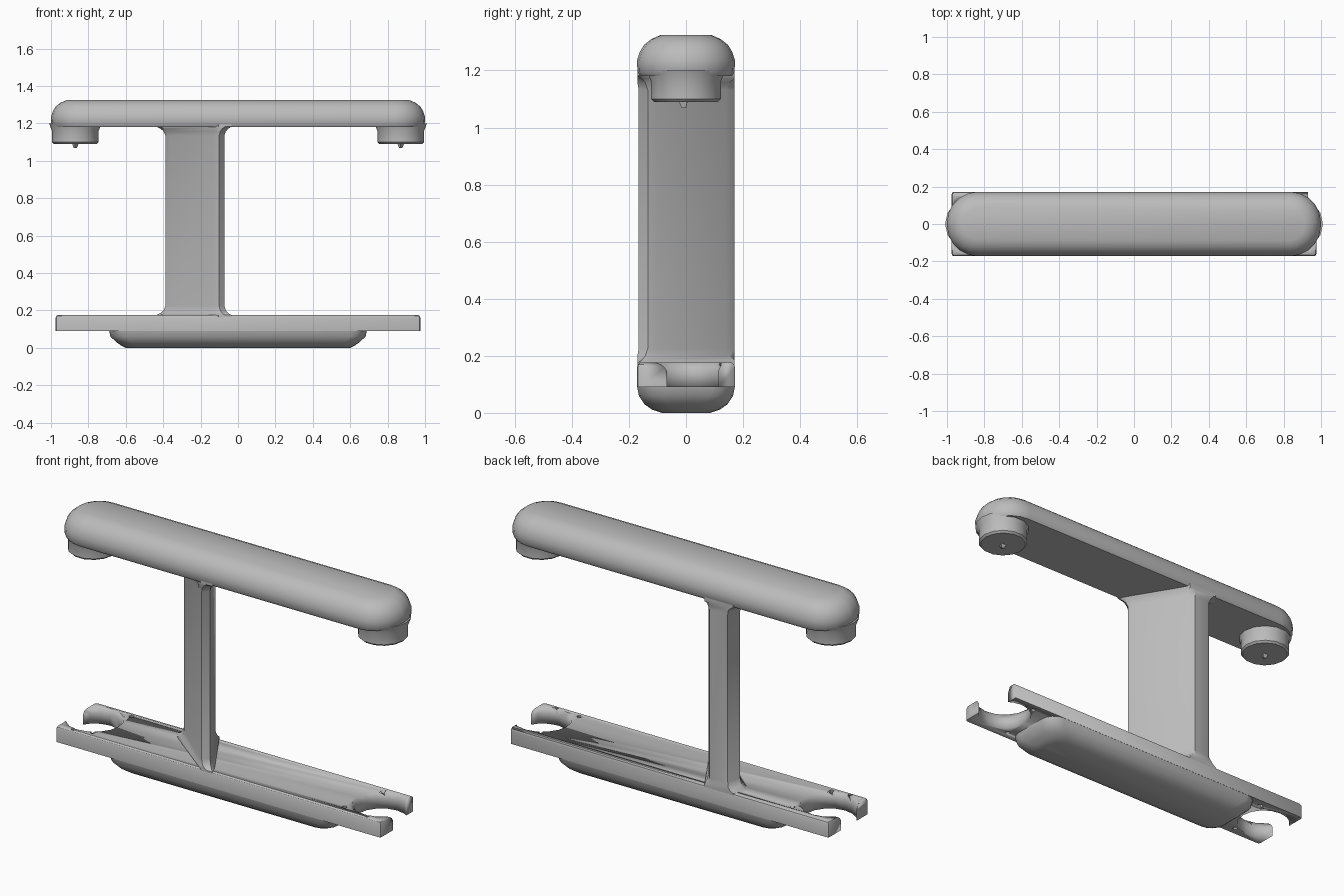
import bpy, bmesh, math
from mathutils import Vector

cube = bpy.data.objects.get("Cube")
if cube:
    bpy.data.objects.remove(cube, do_unlink=True)

grey = bpy.data.materials.new("plain_grey")
grey.use_nodes = True
grey.diffuse_color = (0.5, 0.5, 0.5, 1)
grey.node_tree.nodes["Principled BSDF"].inputs["Base Color"].default_value = (0.5, 0.5, 0.5, 1)


def loft(name, rings, angle=30):
    """Skin a stack of closed rings and cap both ends."""
    bm = bmesh.new()
    rows = [[bm.verts.new(p) for p in ring] for ring in rings]
    n = len(rows[0])
    for low, high in zip(rows, rows[1:]):
        for i in range(n):
            j = (i + 1) % n
            bm.faces.new((low[i], low[j], high[j], high[i]))
    bm.faces.new(rows[0][::-1])
    bm.faces.new(rows[-1])
    bmesh.ops.recalc_face_normals(bm, faces=bm.faces)
    mesh = bpy.data.meshes.new(name)
    bm.to_mesh(mesh)
    bm.free()
    mesh.materials.append(grey)
    obj = bpy.data.objects.new(name, mesh)
    bpy.context.collection.objects.link(obj)
    bpy.ops.object.select_all(action='DESELECT')
    obj.select_set(True)
    bpy.context.view_layer.objects.active = obj
    bpy.ops.object.shade_smooth_by_angle(angle=math.radians(angle))
    return obj


def rounded_rect(hx, hy, r, z, seg=4):
    """Rectangle outline with rounded corners."""
    pts = []
    for q, (sx, sy) in enumerate([(1, 1), (-1, 1), (-1, -1), (1, -1)]):
        for k in range(seg + 1):
            a = math.pi / 2 * (q + k / seg)
            pts.append((sx * (hx - r) + r * math.cos(a),
                        sy * (hy - r) + r * math.sin(a), z))
    return pts


def circle(cx, cy, r, z, n, turn=0.0):
    return [(cx + r * math.cos(math.tau * i / n + turn),
             cy + r * math.sin(math.tau * i / n + turn), z) for i in range(n)]


# Top bar: capsule plan with a rounded upper edge
bar_steps = [(1.18, 0.012), (1.195, 0.002), (1.235, 0), (1.265, 0.01),
             (1.29, 0.025), (1.31, 0.05), (1.325, 0.085)]
loft("top_bar", [rounded_rect(1 - i, 0.172 - i, 0.165 - i, z, 5)
                 for z, i in bar_steps], 40)

# Round feet under the bar ends, each with a small pointed pin
for side, sx in (("right", -1), ("left", 1)):
    cx = sx * 0.87
    foot = [(1.09, 0.115), (1.1, 0.125), (1.16, 0.125), (1.2, 0.14)]
    loft(side + "_foot", [circle(cx, 0, r, z, 14) for z, r in foot])
    loft(side + "_pin", [circle(cx, -0.005, r, z, 3, 0.5)
                         for z, r in ((1.068, 0.01), (1.1, 0.024))])

# Upright web: wedge plan, flaring into both plates
plan = [Vector(p) for p in ((-0.105, -0.17), (-0.07, -0.13), (-0.25, 0.17),
                            (-0.36, 0.17), (-0.39, 0.08))]
corners = []
for i, p in enumerate(plan):
    corners += [p.lerp(plan[i - 1], 0.1), p.lerp(plan[(i + 1) % 5], 0.1)]
middle = sum(plan, Vector((0, 0))) / 5


def web_ring(z, grow):
    ring = []
    for p in corners:
        q = p + (p - middle).normalized() * grow
        ring.append((q.x, max(-0.17, min(0.17, q.y)), z))
    return ring


flare = [(0.15, 0.055), (0.175, 0.055), (0.185, 0.03), (0.2, 0.012), (0.225, 0)]
web = [web_ring(z, g) for z, g in flare]
web += [web_ring(1.357 - z, g) for z, g in reversed(flare)]
loft("upright_web", web, 35)

# Lower plate with softened upper edges
plate = loft("lower_plate", [rounded_rect(0.975 - i, 0.172 - i, 0.012, z, 2)
                             for z, i in ((0.09, 0), (0.16, 0), (0.17, 0.004), (0.176, 0.012))])

# Cutters: flared end sockets, screw holes, and the shortened horn
cutters = []
for sx in (-1, 1):
    socket = [(0.05, 0.135), (0.145, 0.135), (0.2, 0.155)]
    cutters.append([circle(sx * 0.86, 0, r, z, 16) for z, r in socket])
    for sy in (-1, 1):
        hole_x = sx * (0.755 + 0.025 * sx * sy)
        cutters.append([circle(hole_x, sy * 0.13, 0.013, z, 8) for z in (0.05, 0.25)])
    cutters.append([circle(sx * 0.88, -0.152, 0.012, z, 6) for z in (0.155, 0.25)])
cutters.append([[(0.93, 0.02, z), (1.1, 0.02, z), (1.1, 0.3, z), (0.93, 0.3, z)]
                for z in (0.05, 0.25)])
for i, rings in enumerate(cutters):
    tool = loft("cutter_%d" % i, rings)
    tool.hide_render = True
    tool.hide_set(True)
    cut = plate.modifiers.new("cut_%d" % i, 'BOOLEAN')
    cut.operation = 'DIFFERENCE'
    cut.solver = 'EXACT'
    cut.object = tool

# Apply the cuts and drop the helpers
bpy.context.view_layer.update()
shape = bpy.data.meshes.new_from_object(
    plate.evaluated_get(bpy.context.evaluated_depsgraph_get()))
plate.modifiers.clear()
plate.data = shape
for obj in [o for o in bpy.data.objects if o.name.startswith("cutter_")]:
    bpy.data.objects.remove(obj, do_unlink=True)

# Keel under the plate, rounded along its length and sloped at the ends
keel_steps = [(0, 0.6, 0.085), (0.012, 0.625, 0.12), (0.03, 0.65, 0.145),
              (0.06, 0.682, 0.165), (0.095, 0.69, 0.172)]
loft("keel", [rounded_rect(hx, hy, 0.08, z, 4) for z, hx, hy in keel_steps], 40)
